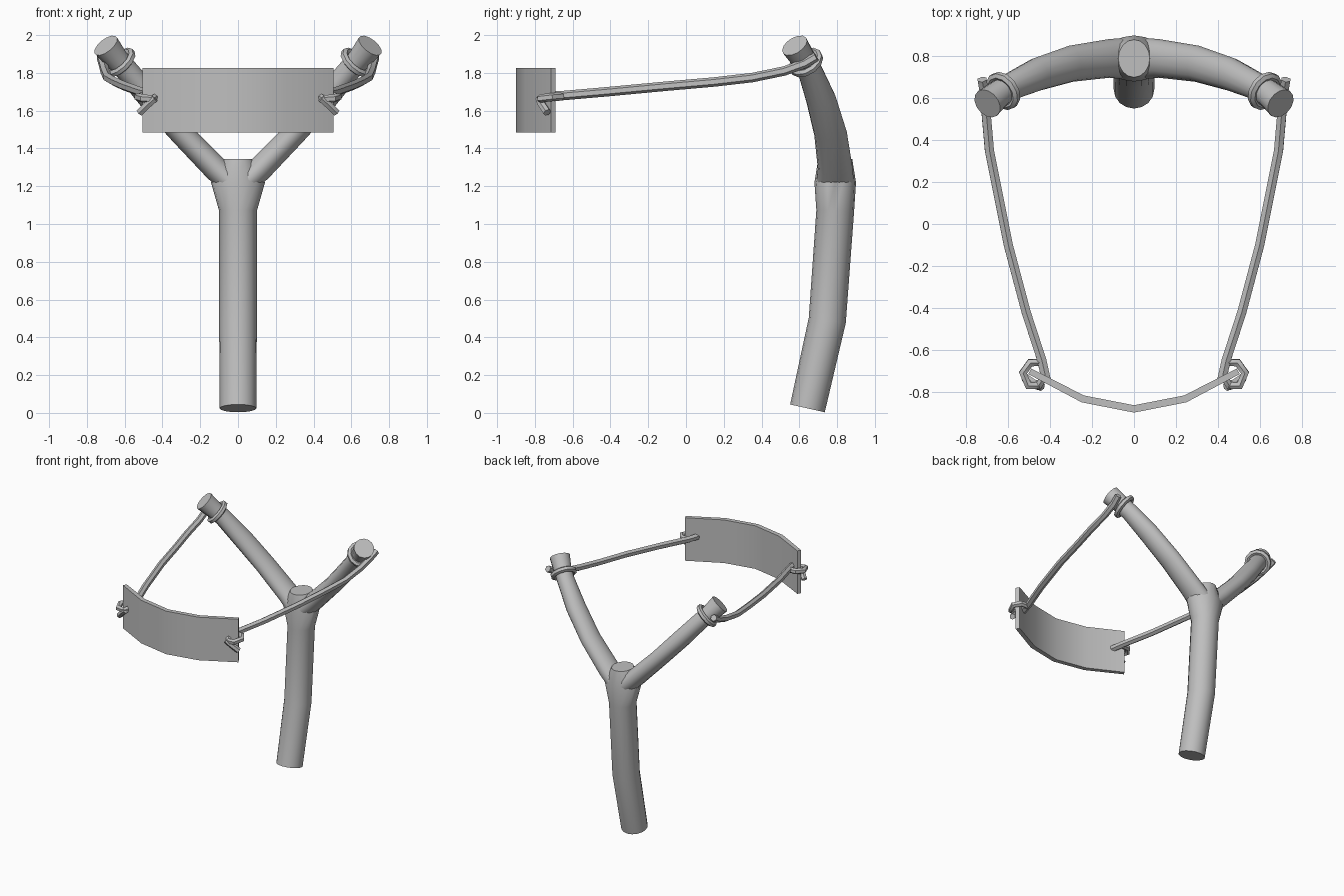
import bpy, bmesh, math
from mathutils import Vector

if "Cube" in bpy.data.objects:
    bpy.data.objects.remove(bpy.data.objects["Cube"])

grey = bpy.data.materials.new("plain grey")
grey.diffuse_color = (0.52, 0.52, 0.52, 1)
grey.use_nodes = True
grey.node_tree.nodes["Principled BSDF"].inputs["Base Color"].default_value = grey.diffuse_color


def finish(bm, name, angle=40):
    bmesh.ops.recalc_face_normals(bm, faces=bm.faces)
    me = bpy.data.meshes.new(name)
    bm.to_mesh(me)
    bm.free()
    me.materials.append(grey)
    me.shade_smooth()
    me.set_sharp_from_angle(angle=math.radians(angle))
    ob = bpy.data.objects.new(name, me)
    bpy.context.collection.objects.link(ob)
    return ob


def tube(name, pts, radii, sides=6, ref=(0, 1, 0), closed=False, mirror=1):
    """Sweep an ellipse (radius along ref, radius across) along a path."""
    pts = [Vector((p[0] * mirror, p[1], p[2])) for p in pts]
    n = len(pts)
    if isinstance(radii, float):
        radii = [(radii, radii)] * n
    bm, rings = bmesh.new(), []
    u, last = Vector(ref), None
    for i, p in enumerate(pts):
        a = pts[i - 1] if closed or i else p
        b = pts[(i + 1) % n] if closed or i < n - 1 else p
        d = ((p - a).normalized() + (b - p).normalized()).normalized()
        if last:
            u = last.rotation_difference(d) @ u
        u = (u - d * u.dot(d)).normalized()
        v, last = d.cross(u), d
        ra, rb = radii[i]
        rings.append([bm.verts.new(p + u * ra * math.cos(t) + v * rb * math.sin(t))
                      for t in (2 * math.pi * k / sides for k in range(sides))])
    for i in range(n if closed else n - 1):
        r, s = rings[i], rings[(i + 1) % n]
        for k in range(sides):
            m = (k + 1) % sides
            bm.faces.new((r[k], r[m], s[m], s[k]))
    if not closed:
        bm.faces.new(rings[0])
        bm.faces.new(rings[-1])
    return finish(bm, name)


# Handle, widening into the crotch of the fork
tube("handle",
     [(0, .643, .024), (0, .748, .49), (0, .79, 1.07), (0, .79, 1.22), (0, .79, 1.345)],
     [(.094, .097), (.099, .10), (.10, .10), (.11, .143), (.09, .075)], 16)

notch = Vector((.625, .635, 1.855))
axis = Vector((.69, -.48, .75)).normalized()
for s, side in ((1, "right"), (-1, "left")):
    # Fork arm with a notch below its flat tip
    tube(side + "_fork_arm",
         [(.03, .79, 1.21), (.12, .79, 1.295), (.30, .765, 1.48), (.46, .715, 1.66),
          (.59, .655, 1.815), (.645, .62, 1.875), (.70, .575, 1.945)],
         [(.10, .068), (.092, .068), (.087, .064), (.08, .066),
          (.066, .062), (.066, .064), (.074, .074)], 14, mirror=s)

    # Cord ring tied around the notch
    e1 = (Vector((0, 1, 0)) - axis * axis.y).normalized()
    e2 = axis.cross(e1)
    loop = [notch + .078 * (e1 * math.cos(t) + e2 * math.sin(t))
            for t in (2 * math.pi * k / 12 for k in range(12))]
    tube(side + "_notch_ring", loop, .021, ref=axis * Vector((s, 1, 1)), closed=True, mirror=s)

    # Elastic band with its loose tail
    tube(side + "_band",
         [(.725, .69, 1.885), (.715, .63, 1.85), (.705, .52, 1.81), (.69, .35, 1.775),
          (.65, .15, 1.752), (.60, -.1, 1.73), (.515, -.42, 1.70), (.44, -.65, 1.68),
          (.42, -.74, 1.675)], .025, ref=(0, 0, 1), mirror=s)

    # Knot through the pouch and around its edge
    tube(side + "_pouch_knot",
         [(.425, -.72, 1.675), (.455, -.77, 1.66), (.505, -.77, 1.665), (.53, -.71, 1.672),
          (.495, -.662, 1.675), (.44, -.66, 1.675)], .022, ref=(0, 0, 1),
         closed=True, mirror=s)
    tube(side + "_knot_tail", [(.44, -.775, 1.665), (.475, -.765, 1.635), (.52, -.735, 1.59)],
         .022, mirror=s)

# Curved leather pouch
outer = [(-.505, -.716), (-.25, -.851), (0, -.90), (.25, -.851), (.505, -.716)]
inner = [(-.49, -.69), (-.24, -.818), (0, -.865), (.24, -.818), (.49, -.69)]
bm = bmesh.new()
profile = outer + inner[::-1]
low, high = ([bm.verts.new((x, y, z)) for x, y in profile] for z in (1.485, 1.825))
n = len(profile)
for i in range(n):
    j = (i + 1) % n
    bm.faces.new((low[i], low[j], high[j], high[i]))
for ring in (low, high):
    for i in range(4):
        bm.faces.new((ring[i], ring[i + 1], ring[n - 2 - i], ring[n - 1 - i]))
finish(bm, "pouch")
